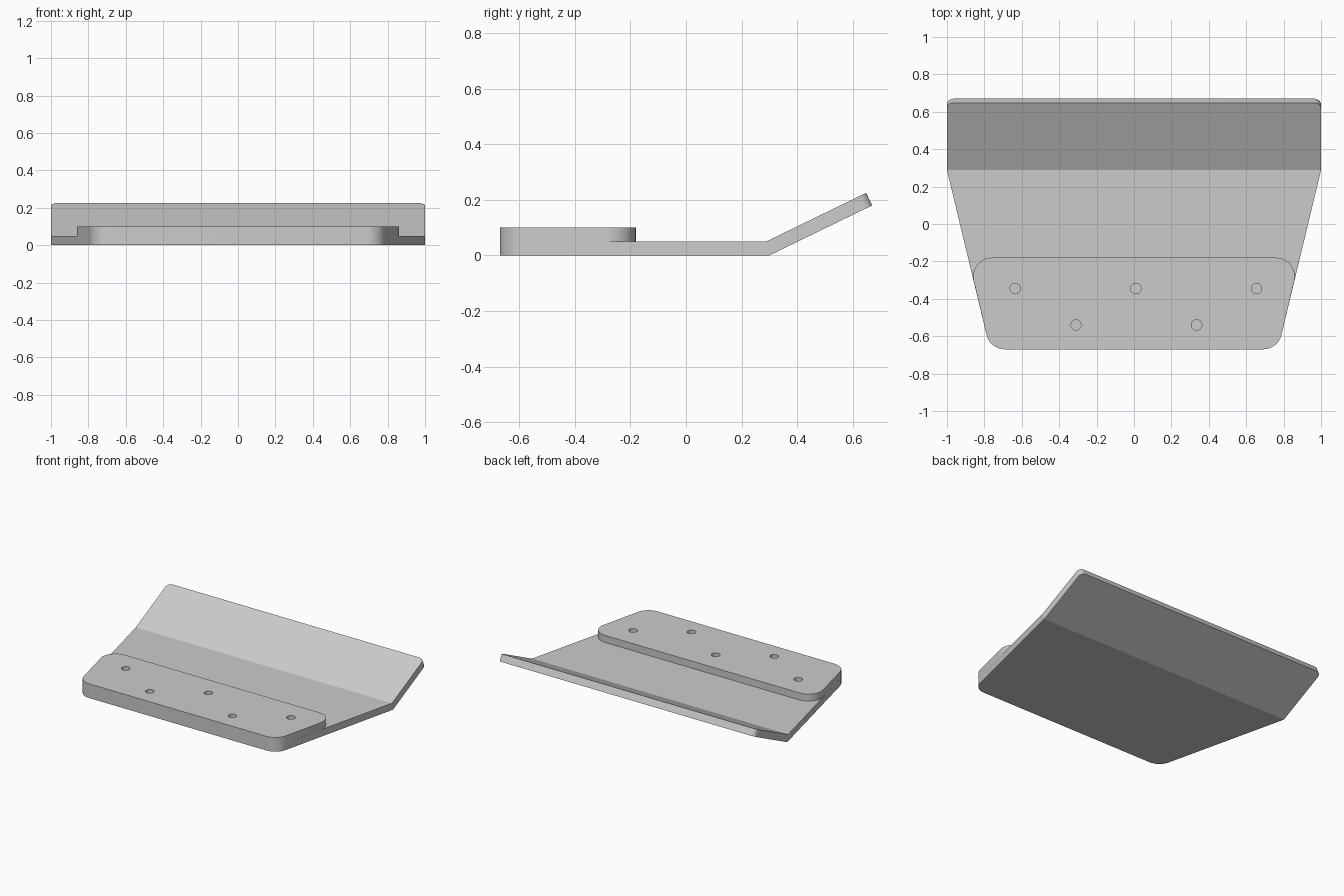
import bpy, bmesh, math
from mathutils import Vector

cube = bpy.data.objects.get("Cube")
if cube:
    bpy.data.objects.remove(cube, do_unlink=True)

THICK = 0.05
FRONT, BEND = -0.67, 0.30
FRONT_X, BACK_X = 0.77, 1.0
ANGLE = math.atan2(0.18, 0.37)
FLAP = math.hypot(0.18, 0.37)

grey = bpy.data.materials.new("plain grey")
grey.use_nodes = True
grey.diffuse_color = (0.6, 0.6, 0.6, 1)
grey.node_tree.nodes["Principled BSDF"].inputs["Base Color"].default_value = (0.6, 0.6, 0.6, 1)


def side_x(y):
    """Half width of the tapered outline at depth y."""
    return FRONT_X + (BACK_X - FRONT_X) * (y - FRONT) / (BEND - FRONT)


def rounded(before, corner, after, radius, steps=10):
    """Points of an arc that replaces one outline corner."""
    a, c, b = Vector(before), Vector(corner), Vector(after)
    u, v = (a - c).normalized(), (b - c).normalized()
    half = u.angle(v) / 2
    centre = c + (u + v).normalized() * radius / math.sin(half)
    start = c + u * radius / math.tan(half) - centre
    end = c + v * radius / math.tan(half) - centre
    total = math.pi - 2 * half
    return [centre + (start * math.sin(total * (1 - i / steps))
                      + end * math.sin(total * i / steps)) / math.sin(total)
            for i in range(steps + 1)]


def mirrored(half):
    """Close a right-hand half outline, front to back, over x = 0."""
    return half + [Vector((-p.x, p.y)) for p in reversed(half)]


def finish(name, bm):
    bmesh.ops.recalc_face_normals(bm, faces=bm.faces)
    mesh = bpy.data.meshes.new(name)
    bm.to_mesh(mesh)
    bm.free()
    mesh.materials.append(grey)
    obj = bpy.data.objects.new(name, mesh)
    bpy.context.collection.objects.link(obj)
    return obj


def smooth(obj):
    bpy.ops.object.select_all(action="DESELECT")
    obj.select_set(True)
    bpy.context.view_layer.objects.active = obj
    bpy.ops.object.shade_smooth_by_angle(angle=math.radians(20))


def fold(p, h):
    """Place an unfolded point at height h through the bent sheet."""
    s = p.y - BEND
    if abs(s) < 1e-5:
        return (p.x, BEND - h * math.tan(ANGLE / 2), h)
    if s < 0:
        return (p.x, p.y, h)
    return (p.x, BEND + s * math.cos(ANGLE) - h * math.sin(ANGLE),
            s * math.sin(ANGLE) + h * math.cos(ANGLE))


# Bent base plate: tapered floor and raised rear flap
end = BEND + FLAP
front_corner = rounded((0, FRONT), (FRONT_X, FRONT), (BACK_X, BEND), 0.1)
floor = front_corner + [Vector((BACK_X, BEND))]
flap = [Vector((BACK_X, BEND))] + rounded((BACK_X, BEND), (BACK_X, end), (0, end), 0.035, 8)
bm = bmesh.new()
for half in (floor, flap):
    outline = mirrored(half)
    low = [bm.verts.new(fold(p, 0)) for p in outline]
    top = [bm.verts.new(fold(p, THICK)) for p in outline]
    bm.faces.new(low)
    bm.faces.new(top)
    for i in range(len(outline)):
        j = (i + 1) % len(outline)
        if not (outline[i].y == outline[j].y == BEND):
            bm.faces.new((low[i], low[j], top[j], top[i]))
bmesh.ops.remove_doubles(bm, verts=bm.verts, dist=1e-5)
smooth(finish("bent_base_plate", bm))

# Mounting plate on the front of the floor
BACK = -0.18
back_x = side_x(BACK)
outline = mirrored(front_corner
                   + rounded((FRONT_X, FRONT), (back_x, BACK), (0, BACK), 0.1))
bm = bmesh.new()
face = bm.faces.new([bm.verts.new((p.x, p.y, THICK)) for p in outline])
grown = bmesh.ops.extrude_face_region(bm, geom=[face], use_keep_orig=True)
moved = [g for g in grown["geom"] if isinstance(g, bmesh.types.BMVert)]
bmesh.ops.translate(bm, verts=moved, vec=(0, 0, THICK))
plate = finish("mounting_plate", bm)

# Five staggered screw holes
bm = bmesh.new()
rows = ((-0.345, (-0.635, 0.01, 0.655)), (-0.54, (-0.31, 0.335)))
for y, xs in rows:
    for x in xs:
        made = bmesh.ops.create_cone(bm, cap_ends=True, segments=32,
                                     radius1=0.028, radius2=0.028, depth=0.1)
        bmesh.ops.translate(bm, verts=made["verts"], vec=(x, y, 0.09))
cutter = finish("hole_cutter", bm)
cutter.hide_render = True
cut = plate.modifiers.new("screw holes", "BOOLEAN")
cut.operation = "DIFFERENCE"
cut.solver = "EXACT"
cut.object = cutter
bpy.context.view_layer.objects.active = plate
bpy.ops.object.modifier_apply(modifier=cut.name)
bpy.data.objects.remove(cutter, do_unlink=True)
smooth(plate)
